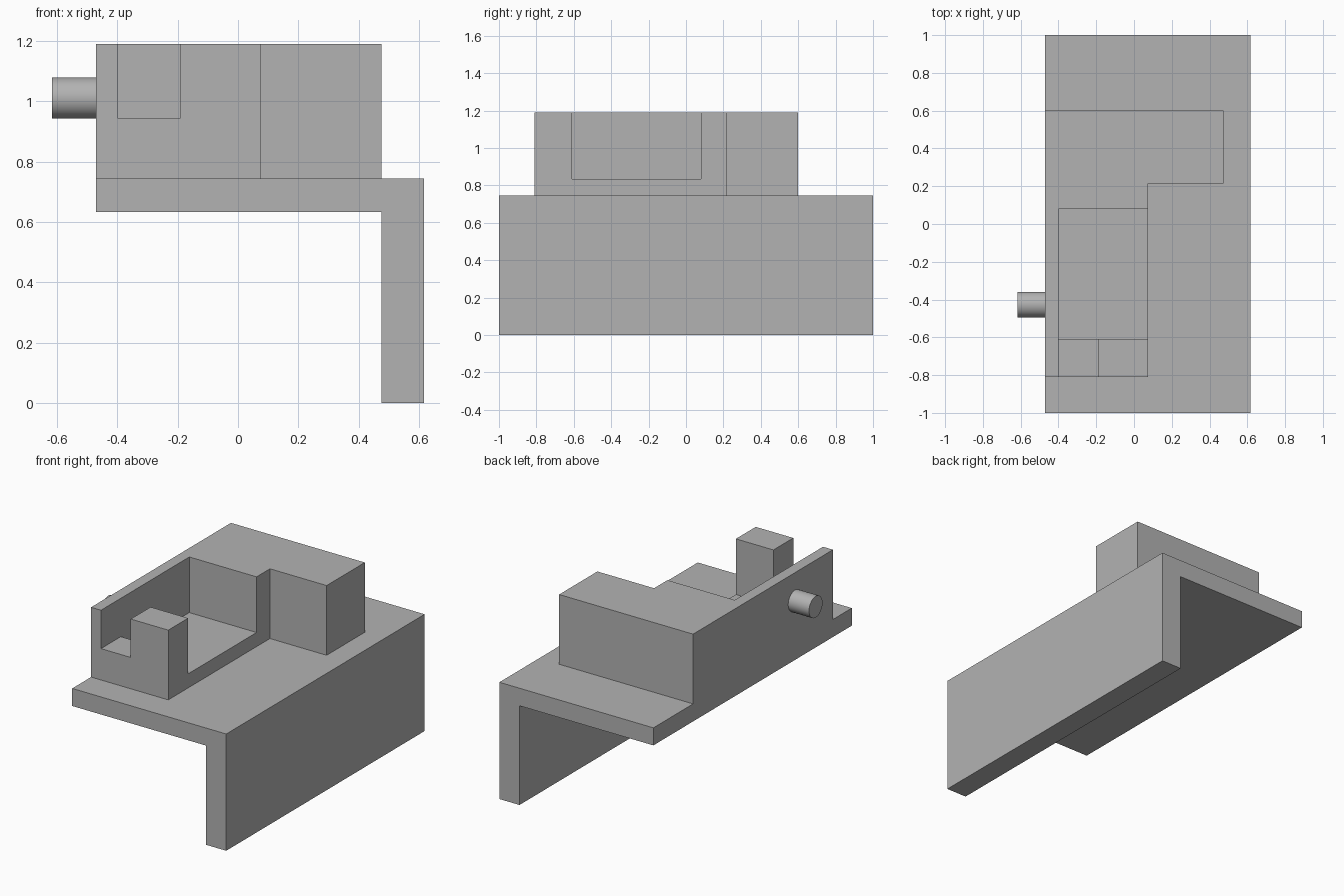
import bpy, bmesh
from mathutils import Vector, Matrix

cube = bpy.data.objects.get("Cube")
if cube:
    bpy.data.objects.remove(cube, do_unlink=True)

# Single flat material
grey = bpy.data.materials.new("plain grey")
grey.use_nodes = True
colour = (0.45, 0.45, 0.45, 1)
grey.diffuse_color = colour
grey.node_tree.nodes["Principled BSDF"].inputs["Base Color"].default_value = colour


def add_object(name, bm):
    bmesh.ops.recalc_face_normals(bm, faces=bm.faces)
    mesh = bpy.data.meshes.new(name)
    bm.to_mesh(mesh)
    bm.free()
    mesh.materials.append(grey)
    obj = bpy.data.objects.new(name, mesh)
    bpy.context.collection.objects.link(obj)
    return obj


def prism(name, outline, direction):
    """Extrude a closed planar outline along a direction."""
    bm = bmesh.new()
    face = bm.faces.new([bm.verts.new(p) for p in outline])
    moved = bmesh.ops.extrude_face_region(bm, geom=[face], use_keep_orig=True)["geom"]
    bmesh.ops.translate(bm, vec=Vector(direction),
                        verts=[v for v in moved if isinstance(v, bmesh.types.BMVert)])
    return add_object(name, bm)


def cut_box(target, x, y, z):
    """Cut a box, given by its ranges, out of the target."""
    outline = [(x[0], y[0], z[0]), (x[1], y[0], z[0]), (x[1], y[1], z[0]), (x[0], y[1], z[0])]
    cutter = prism("cutter", outline, (0, 0, z[1] - z[0]))
    mod = target.modifiers.new("cut", "BOOLEAN")
    mod.operation = "DIFFERENCE"
    mod.solver = "EXACT"
    mod.object = cutter
    bpy.context.view_layer.objects.active = target
    bpy.ops.object.modifier_apply(modifier=mod.name)
    bpy.data.objects.remove(cutter, do_unlink=True)


LEFT, RIGHT, STEP = -0.47, 0.617, 0.475
DECK, TOP = 0.745, 1.19

# Angle bracket: flat deck with one hanging side wall
bracket = [(LEFT, 0.633), (STEP, 0.633), (STEP, 0), (RIGHT, 0), (RIGHT, DECK), (LEFT, DECK)]
prism("angle_bracket", [(x, -1, z) for x, z in bracket], (0, 2, 0))

# L-shaped housing on the deck
housing_plan = [(LEFT, -0.81), (0.075, -0.81), (0.075, 0.215), (STEP, 0.215), (STEP, 0.6), (LEFT, 0.6)]
housing = prism("housing", [(x, y, DECK) for x, y in housing_plan], (0, 0, TOP - DECK))

# Open pocket, and the notch that leaves a post at the front corner
cut_box(housing, (-0.4, 0.2), (-0.61, 0.08), (0.835, 1.4))
cut_box(housing, (-0.4, -0.19), (-0.95, -0.5), (0.945, 1.4))

# Round peg on the side of the housing
bm = bmesh.new()
bmesh.ops.create_cone(bm, cap_ends=True, segments=48, radius1=0.068, radius2=0.068, depth=0.157)
bmesh.ops.rotate(bm, verts=bm.verts, matrix=Matrix.Rotation(1.5708, 3, "Y"))
bmesh.ops.translate(bm, verts=bm.verts, vec=(-0.5385, -0.427, 1.011))
peg = add_object("side_peg", bm)
bpy.ops.object.select_all(action="DESELECT")
peg.select_set(True)
bpy.context.view_layer.objects.active = peg
bpy.ops.object.shade_smooth_by_angle()
